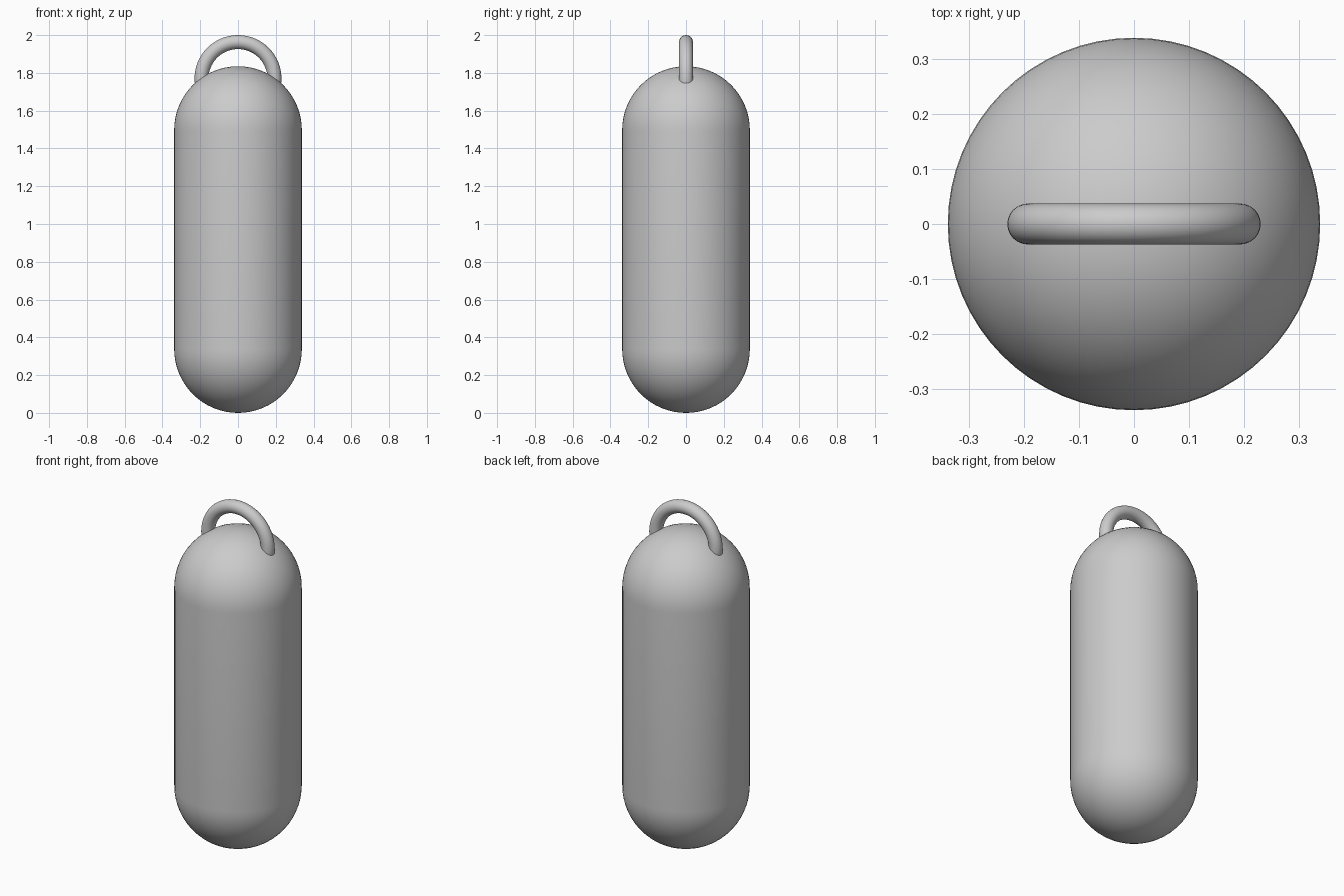
import bpy
import bmesh
import math
from mathutils import Vector

cube = bpy.data.objects.get("Cube")
if cube:
    bpy.data.objects.remove(cube, do_unlink=True)

RADIUS = 0.338
HEIGHT = 1.835
SIDES = 64
ARC_STEPS = 16

grey = bpy.data.materials.new("plain_grey")
grey.use_nodes = True
colour = (0.6, 0.6, 0.6, 1)
grey.diffuse_color = colour
grey.node_tree.nodes["Principled BSDF"].inputs["Base Color"].default_value = colour


def lathe(name, profile):
    """Revolve a chain of (radius, height) points around the z axis."""
    bm = bmesh.new()
    verts = [bm.verts.new((r, 0, z)) for r, z in profile]
    edges = [bm.edges.new(pair) for pair in zip(verts, verts[1:])]
    bmesh.ops.spin(bm, geom=verts + edges, cent=Vector(), axis=(0, 0, 1),
                   angle=math.tau, steps=SIDES, use_merge=True)
    bmesh.ops.remove_doubles(bm, verts=bm.verts, dist=0.0005)
    bmesh.ops.recalc_face_normals(bm, faces=bm.faces)
    for face in bm.faces:
        face.smooth = True
    mesh = bpy.data.meshes.new(name)
    bm.to_mesh(mesh)
    bm.free()
    mesh.materials.append(grey)
    bpy.context.collection.objects.link(bpy.data.objects.new(name, mesh))


# Capsule body: two round ends joined by a straight wall
angles = [i / ARC_STEPS * math.pi / 2 for i in range(ARC_STEPS + 1)]
bottom = [(RADIUS * math.sin(a), RADIUS * (1 - math.cos(a))) for a in angles]
top = [(r, HEIGHT - z) for r, z in reversed(bottom)]
lathe("capsule_body", bottom + top)

# Hanging ring, with its lower half sunk into the top dome
bpy.ops.mesh.primitive_torus_add(
    major_radius=0.193, minor_radius=0.037, major_segments=64, minor_segments=24,
    location=(0, 0, 1.77), rotation=(math.pi / 2, 0, 0))
ring = bpy.context.object
ring.name = "hanging_ring"
ring.data.materials.append(grey)
bpy.ops.object.shade_smooth()
